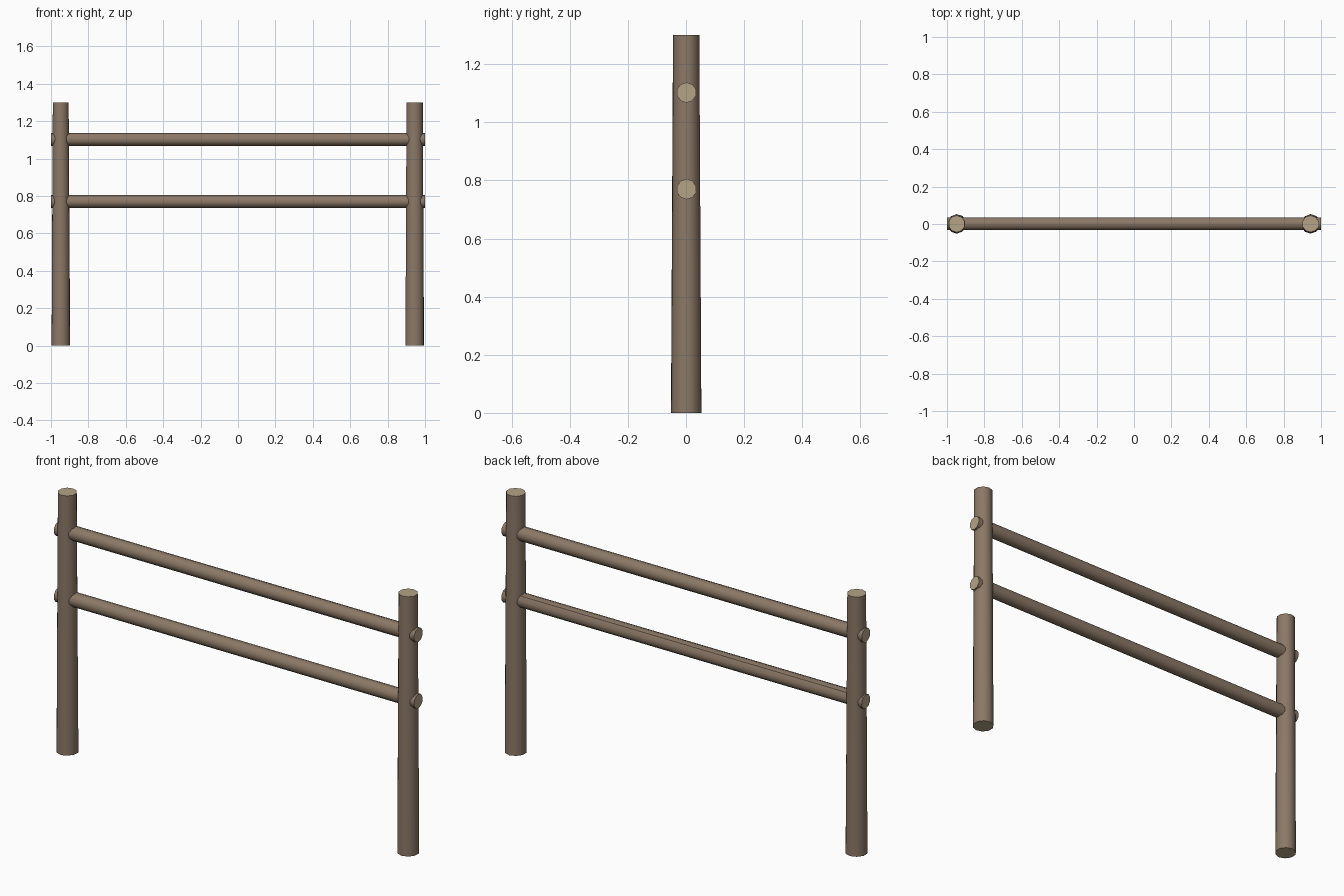
import bpy, math, random
from mathutils import Matrix, Vector

if "Cube" in bpy.data.objects:
    bpy.data.objects.remove(bpy.data.objects["Cube"])

random.seed(4)


def material(name, rgb):
    m = bpy.data.materials.new(name)
    m.diffuse_color = (*rgb, 1)
    m.use_nodes = True
    m.node_tree.nodes["Principled BSDF"].inputs["Base Color"].default_value = m.diffuse_color
    return m


bark = material("bark", (0.26, 0.19, 0.135))
cut_wood = material("cut_wood", (0.46, 0.37, 0.24))


def log(name, start, end, r1, r2, sides=10):
    """Slightly uneven tapered log with pale sawn ends."""
    start, end = Vector(start), Vector(end)
    axis = end - start
    bpy.ops.mesh.primitive_cone_add(vertices=sides, radius1=r1, radius2=r2,
                                    depth=axis.length)
    ob = bpy.context.object
    ob.name = name
    # uneven facets, the same along the whole length
    wobble = [random.uniform(0.97, 1.03) for _ in range(sides)]
    for v in ob.data.vertices:
        k = round(math.atan2(v.co.y, v.co.x) / (2 * math.pi) * sides) % sides
        v.co.x *= wobble[k]
        v.co.y *= wobble[k]
    rot = axis.to_track_quat('Z', 'Y').to_matrix().to_4x4()
    ob.data.materials.append(bark)
    ob.data.materials.append(cut_wood)
    for p in ob.data.polygons:
        p.material_index = 1 if abs(p.normal.z) > 0.9 else 0
    ob.data.transform(Matrix.Translation((start + end) / 2) @ rot)
    bpy.ops.object.shade_smooth_by_angle(angle=math.radians(40))
    return ob


# Upright posts
for side, x in (("left", -0.948), ("right", 0.944)):
    log(side + "_post", (x, 0, 0), (x, 0, 1.3), 0.052, 0.045)

# Horizontal rails passing through the posts
for level, z in (("upper", 1.102), ("lower", 0.77)):
    log(level + "_rail", (-1, 0.002, z), (1, 0.002, z), 0.0345, 0.0345)
